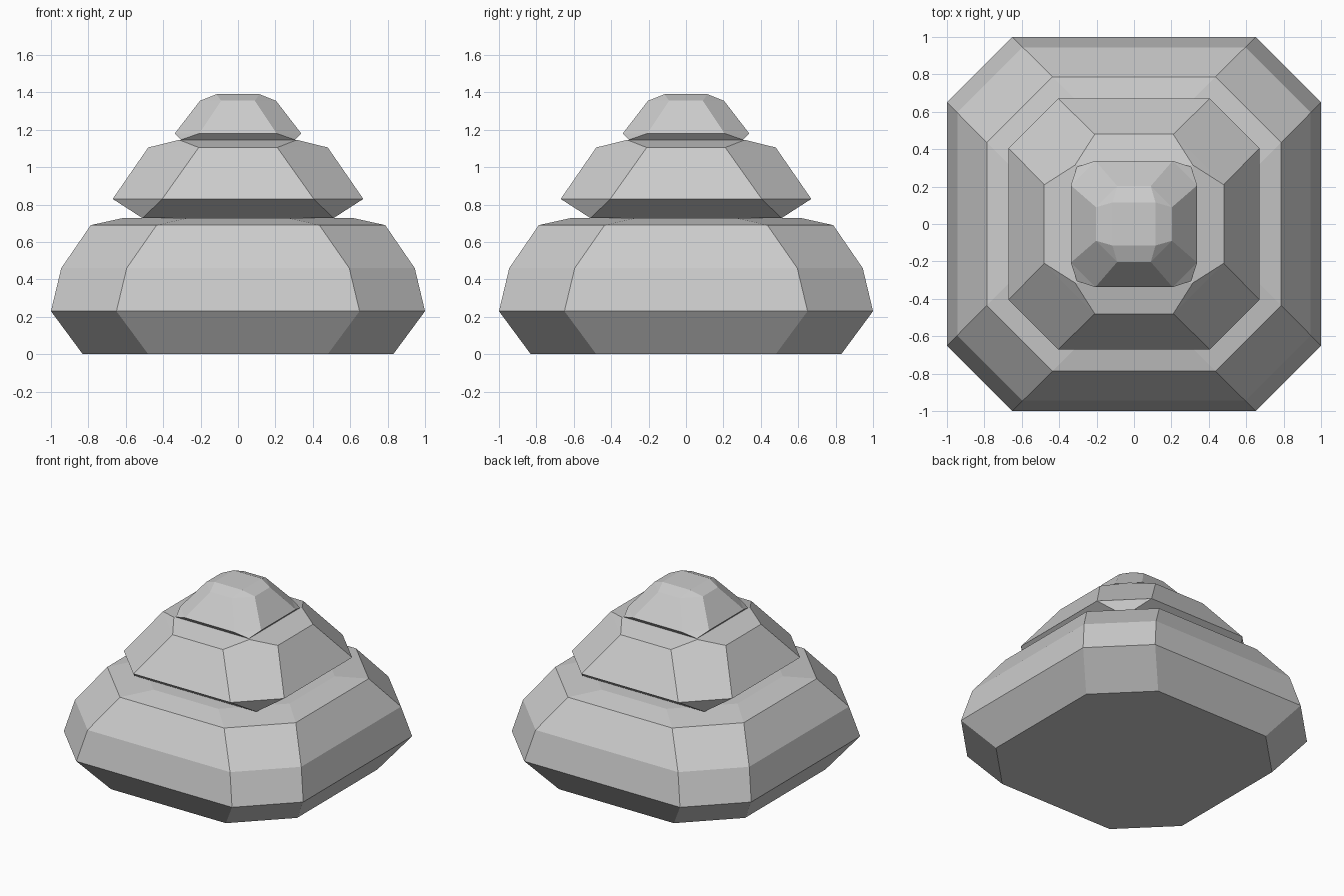
import bpy, bmesh

if "Cube" in bpy.data.objects:
    bpy.data.objects.remove(bpy.data.objects["Cube"])


def tier(name, rings):
    """Loft chamfered squares; each ring is (z, half width, half length of straight side)."""
    bm = bmesh.new()
    loops = []
    for z, a, b in rings:
        pts = [(a, -b), (a, b), (b, a), (-b, a), (-a, b), (-a, -b), (-b, -a), (b, -a)]
        loops.append([bm.verts.new((x, y, z)) for x, y in pts])
    for low, high in zip(loops, loops[1:]):
        for i in range(8):
            j = (i + 1) % 8
            bm.faces.new((low[i], low[j], high[j], high[i]))
    bm.faces.new(loops[0][::-1])
    bm.faces.new(loops[-1])
    # Square rings have doubled corners: merging leaves corner triangles
    bmesh.ops.remove_doubles(bm, verts=bm.verts[:], dist=0.0005)
    bmesh.ops.recalc_face_normals(bm, faces=bm.faces[:])
    mesh = bpy.data.meshes.new(name)
    bm.to_mesh(mesh)
    bm.free()
    obj = bpy.data.objects.new(name, mesh)
    bpy.context.collection.objects.link(obj)
    return obj


# Wide base lump
tier("bottom_tier", [(0, 0.83, 0.48), (0.23, 1.0, 0.65), (0.46, 0.945, 0.595),
                     (0.69, 0.787, 0.435), (0.727, 0.62, 0.27)])

# Middle lump, square at both ends
tier("middle_tier", [(0.727, 0.51, 0.51), (0.83, 0.67, 0.405),
                     (1.105, 0.48, 0.21), (1.146, 0.315, 0.315)])

# Small cap, square at both ends
tier("top_tier", [(1.146, 0.305, 0.305), (1.18, 0.338, 0.207),
                  (1.355, 0.203, 0.09), (1.39, 0.115, 0.115)])
